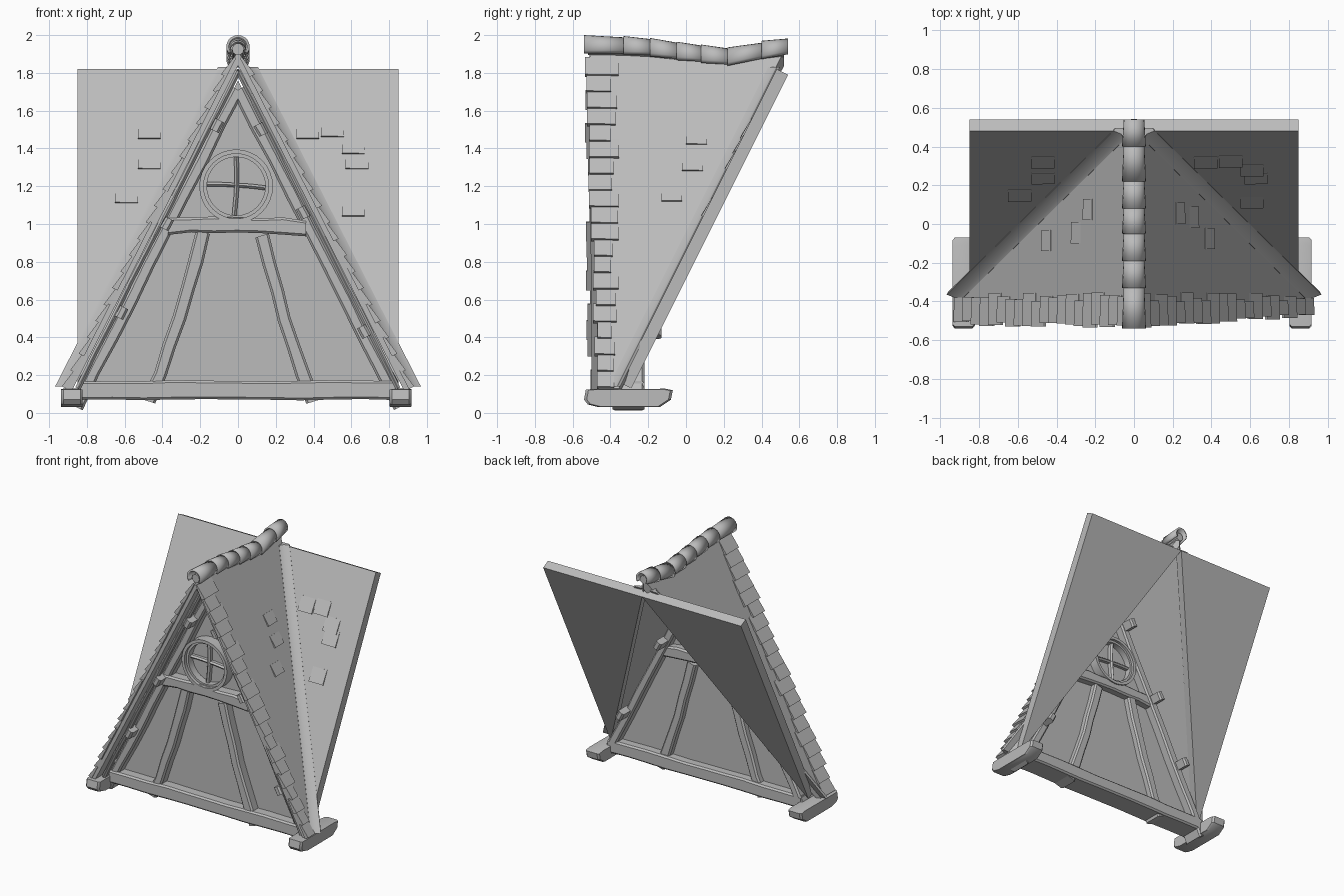
import bpy, bmesh, math, random
from mathutils import Vector

random.seed(4)
if "Cube" in bpy.data.objects:
    bpy.data.objects.remove(bpy.data.objects["Cube"], do_unlink=True)

grey = bpy.data.materials.new("plain grey")
grey.use_nodes = True
grey.diffuse_color = (0.5, 0.5, 0.5, 1)
grey.node_tree.nodes["Principled BSDF"].inputs["Base Color"].default_value = (0.5, 0.5, 0.5, 1)

APEX, SLOPE = 1.92, 1.96      # roof outer plane
TOP_Y, TOP_Z = 0.48, 1.82     # top edge of the sloped main roof


def build(name, verts, faces, smooth=False):
    bm = bmesh.new()
    vs = [bm.verts.new(v) for v in verts]
    for f in faces:
        bm.faces.new([vs[i] for i in f])
    bmesh.ops.recalc_face_normals(bm, faces=bm.faces)
    mesh = bpy.data.meshes.new(name)
    bm.to_mesh(mesh)
    bm.free()
    mesh.materials.append(grey)
    ob = bpy.data.objects.new(name, mesh)
    bpy.context.collection.objects.link(ob)
    if smooth:
        bpy.ops.object.select_all(action='DESELECT')
        ob.select_set(True)
        bpy.context.view_layer.objects.active = ob
        bpy.ops.object.shade_smooth_by_angle(angle=math.radians(35))
    return ob


def loft(name, rings, smooth=False):
    """Skin closed rings of equal size and cap both ends."""
    n = len(rings[0])
    verts = [v for r in rings for v in r]
    faces = [list(range(n)), list(range(len(verts) - n, len(verts)))]
    for k in range(len(rings) - 1):
        for i in range(n):
            j = (i + 1) % n
            faces.append([k * n + i, k * n + j, k * n + n + j, k * n + n + i])
    return build(name, verts, faces, smooth)


def prism(name, ring, offset):
    return loft(name, [[Vector(p) for p in ring], [Vector(p) + Vector(offset) for p in ring]])


def beam(name, start, end, w, y0, y1, bend=0.0, parts=6, wob=0.006):
    """Hand-hewn chamfered timber between two (x, z) points."""
    a, b = Vector((start[0], 0, start[1])), Vector((end[0], 0, end[1]))
    side = (b - a).normalized().cross(Vector((0, 1, 0)))
    c = 0.012
    rings = []
    for k in range(parts + 1):
        t = k / parts
        mid = a.lerp(b, t) + side * (bend * math.sin(math.pi * t) + random.uniform(-wob, wob))
        h = w / 2 + random.uniform(-wob, wob) * 0.7
        sec = [(-h, y0 + c), (-h + c, y0), (h - c, y0), (h, y0 + c),
               (h, y1 - c), (h - c, y1), (-h + c, y1), (-h, y1 - c)]
        rings.append([mid + side * s + Vector((0, y, 0)) for s, y in sec])
    return loft(name, rings, True)


def on_roof(s, z, y, h=0.0):
    """Point on the roof plane of side s, raised by h."""
    return Vector((s * (APEX - z) / SLOPE, y, z)) + h * Vector((s * 0.891, 0, 0.454))


def on_slab(x, z, h=0.0):
    """Point on the main roof plane, raised by h."""
    return Vector((x, TOP_Y + (z - TOP_Z) / 2, z)) + h * Vector((0, -0.894, 0.447))


def tile(name, place, u0, u1, z0, z1, lift):
    """Thin tile, its upper end sunk in the surface and its lower end raised."""
    top = [place(u0, z0, lift), place(u1, z0, lift * 0.8), place(u1, z1, 0.002), place(u0, z1, 0.002)]
    low = [place(u0, z0, -0.01), place(u1, z0, -0.01), place(u1, z1, -0.01), place(u0, z1, -0.01)]
    return loft(name, [low, top])


# Gable wall
prism("gable_wall", [(-0.84, -0.32, 0.1), (0.84, -0.32, 0.1), (0, -0.32, 1.76)], (0, 0.03, 0))

# Sill, collar and leaning posts
beam("sill_beam", (-0.83, 0.12), (0.83, 0.12), 0.1, -0.4, -0.22, parts=10, wob=0.003)
beam("collar_beam", (-0.37, 0.985), (0.36, 0.975), 0.085, -0.4, -0.23, bend=0.015)
beam("right_post", (-0.19, 0.96), (-0.47, 0.06), 0.075, -0.39, -0.24, bend=0.02)
beam("left_post", (0.13, 0.94), (0.40, 0.06), 0.075, -0.39, -0.24, bend=-0.02)

for s, label in ((-1, "right"), (1, "left")):
    # Rafters, outer trim and foot
    beam(label + "_rafter", (0, 1.71), (s * 0.855, 0.03), 0.065, -0.39, -0.22, parts=9, wob=0.003)
    beam(label + "_gable_trim", (0, 1.81), (s * 0.85, 0.13), 0.03, -0.45, -0.4, parts=9, wob=0.003)
    foot = [(-0.54, 0.07), (-0.52, 0.045), (-0.46, 0.03), (-0.14, 0.03), (-0.08, 0.07),
            (-0.07, 0.12), (-0.11, 0.128), (-0.53, 0.125)]
    x0 = 0.865 + (0.015 if s < 0 else -0.005)
    loft(label + "_foot", [[(s * x0 + dx, -0.3 + (y + 0.3) * k, 0.08 + (z - 0.08) * k) for y, z in foot]
                           for dx, k in ((-0.058, 0.94), (-0.045, 1), (0.045, 1), (0.058, 0.94))], True)

    # Purlin stubs
    for z in ((0.53, 1.0, 1.52) if s < 0 else (0.43, 1.06, 1.5)):
        x = s * (1.735 - z) / SLOPE
        beam(label + "_purlin", (x - s * 0.014, z + 0.028), (x + s * 0.014, z - 0.028),
             0.05, -0.47, -0.13, parts=1, wob=0.002)

    # Roof panel, mitred at the ridge
    low_front = -0.50 if s < 0 else -0.46
    outer = [on_roof(s, APEX, -0.51), on_roof(s, APEX, 0.52),
             on_roof(s, 0.13, -0.355), on_roof(s, 0.13, low_front)]
    inner = [p - Vector((0, 0, 0.08)) for p in outer]
    for p in inner[2:]:
        p.z += 0.05
        p.x -= s * 0.025
    loft(label + "_roof_panel", [outer, inner])

    # Overlapping tiles along the front edge
    rows = 20
    for i in range(rows):
        z0 = 0.13 + i * 0.087
        t = i / rows
        front = low_front - (0.52 + low_front) * t - 0.012 + random.uniform(-0.012, 0.012)
        back = -0.375 + random.uniform(-0.025, 0.025)
        tile(label + "_edge_tile", lambda u, z, h: on_roof(s, z, u, h),
             front, back, z0, z0 + 0.1, 0.022)

    # Loose tiles on the roof panel
    for y, z in (((-0.14, 1.0), (-0.1, 1.3), (0.02, 1.42)) if s < 0 else
                 ((0.0, 1.42), (-0.13, 1.12), (-0.02, 1.28))):
        tile(label + "_loose_tile", lambda u, v, h: on_roof(s, v, u, h),
             y, y + 0.11, z, z + 0.08, 0.012)

    # Main roof slab: a triangle beside the gable roof
    prism(label + "_roof_slab", [on_slab(0, TOP_Z), on_slab(s * 0.85, TOP_Z), on_slab(s * 0.85, 0.16)],
          (0, 0.06, -0.03))
    marks = ((-0.53, 1.45), (-0.53, 1.29), (-0.65, 1.11)) if s < 0 else (
        (0.31, 1.45), (0.44, 1.46), (0.55, 1.37), (0.57, 1.29), (0.55, 1.04))
    for x, z in marks:
        tile(label + "_slab_tile", on_slab, x, x + 0.12, z, z + 0.1, 0.012)

    # Valley strip blending slab and roof
    rings = []
    for z in (0.14, 1.83):
        x = (APEX - z) / SLOPE
        y = TOP_Y + (z - TOP_Z) / 2
        rings.append([(s * (x + 0.06), y - 0.004, z), (s * (x + 0.02), y - 0.02, z),
                      (s * (x + 0.004), y - 0.05, z), (s * (x - 0.02), y - 0.03, z),
                      (s * (x - 0.01), y + 0.01, z), (s * (x + 0.05), y + 0.012, z)])
    loft(label + "_valley_strip", rings, True)


def window_ring(name, r_in, r_out, y0, y1):
    rings = []
    steps = 32
    for k in range(steps):
        a = 2 * math.pi * k / steps
        for r, y in ((r_in, y0), (r_out, y0), (r_out, y1), (r_in, y1)):
            rings.append((-0.01 + r * math.cos(a), y, 1.2 + r * math.sin(a)))
    faces = [[4 * k + i, 4 * k + (i + 1) % 4, 4 * ((k + 1) % steps) + (i + 1) % 4, 4 * ((k + 1) % steps) + i]
             for k in range(steps) for i in range(4)]
    build(name, rings, faces, True)


# Round window
window_ring("window_frame", 0.172, 0.195, -0.4, -0.22)
window_ring("window_inner_frame", 0.155, 0.178, -0.375, -0.24)
beam("window_upright", (-0.02, 1.04), (-0.01, 1.36), 0.024, -0.36, -0.25, bend=-0.008, wob=0.001)
beam("window_crossbar", (-0.17, 1.21), (0.15, 1.19), 0.024, -0.355, -0.255, bend=0.006, wob=0.001)

# Sagging ridge: log and overlapping half-round caps
ridge = [(-0.54, 2.0), (-0.33, 1.995), (-0.19, 1.985), (-0.05, 1.965),
         (0.08, 1.95), (0.22, 1.935), (0.40, 1.97), (0.54, 1.99)]


def arc(r, y, top):
    return [(r * math.cos(a), y, top - r + r * math.sin(a))
            for a in (math.radians(-35 + 250 * i / 14) for i in range(15))]


for k in range(len(ridge) - 1):
    (ya, za), (yb, zb) = ridge[k], ridge[k + 1]
    first = arc(0.062, ya, za)
    last = arc(0.053, min(yb + 0.02, 0.54), zb - 0.008)
    cap = build("ridge_cap", first + last,
                [[i, i + 1, i + 16, i + 15] for i in range(14)], True)
    shell = cap.modifiers.new("thickness", 'SOLIDIFY')
    shell.thickness = 0.014
    shell.offset = -1
loft("ridge_log", [[(0.032 * math.cos(i * math.pi / 5), y, z - 0.075 + 0.032 * math.sin(i * math.pi / 5))
                    for i in range(10)] for y, z in [(-0.52, 2.0)] + ridge[1:-1] + [(0.52, 1.99)]], True)
